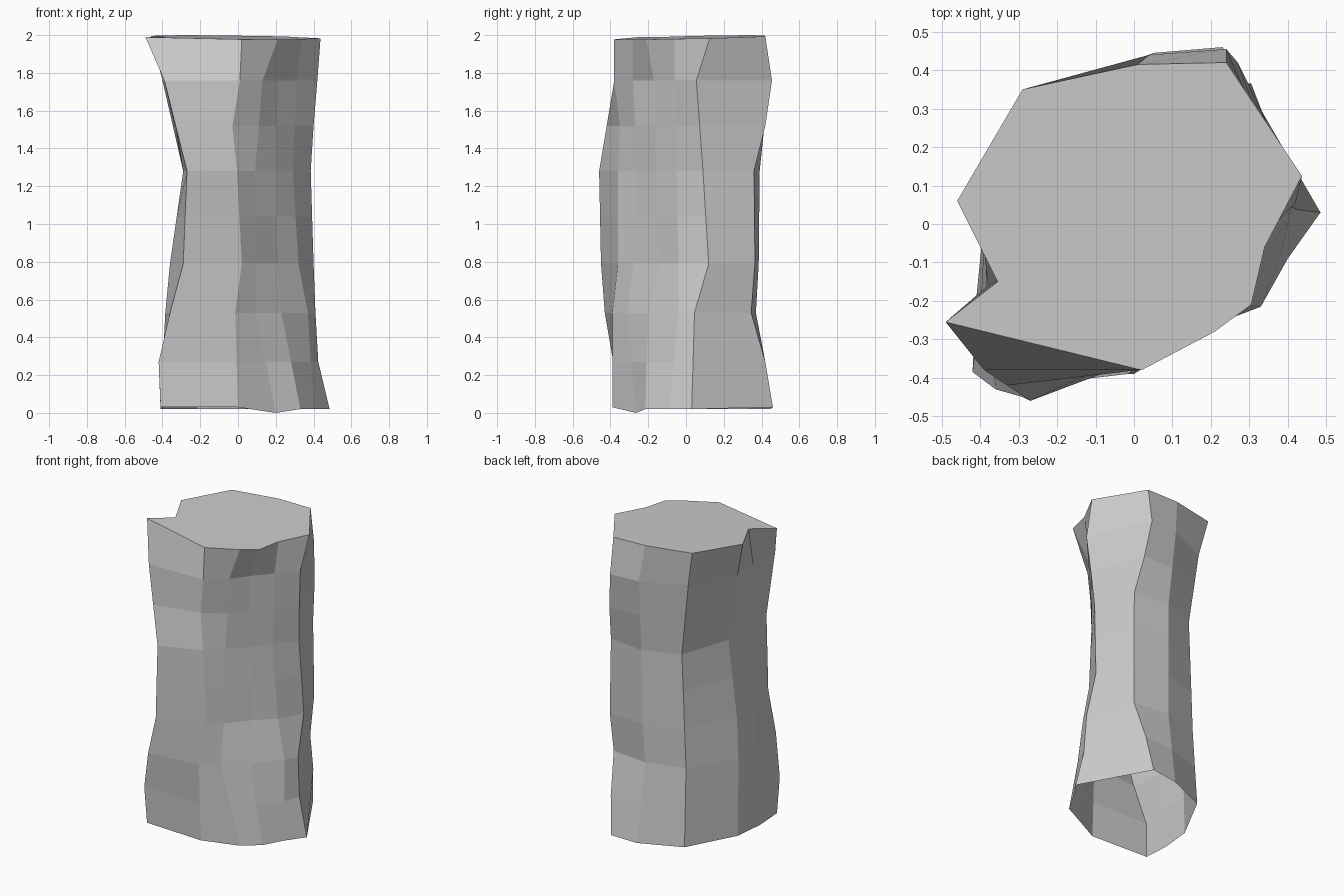
import bpy, bmesh

# Heights where each vertical corner is pinned, and the finer rings between them
KEYS = [0.02, 0.53, 0.79, 1.28, 1.76, 2.0]
RINGS = [0.02, 0.27, 0.53, 0.79, 1.04, 1.28, 1.52, 1.76, 2.0]

# Plan position (x, y) of each corner at the key heights, counter-clockwise from front left
CORNERS = [
    [(-.41, -.37), (-.36, -.43), (-.29, -.45), (-.27, -.46), (-.39, -.38), (-.49, -.255)],
    [(0, -.39), (-.015, -.39), (.02, -.36), (-.005, -.36), (.01, -.38), (.02, -.38)],
    [(.20, -.265), (.09, -.31), (.09, -.28), (.09, -.26), (.13, -.28), (.21, -.28)],
    [(.33, -.215), (.23, -.20), (.21, -.14), (.20, -.16), (.21, -.17), (.305, -.21)],
    [(.40, -.09), (.37, -.04), (.32, -.04), (.29, -.05), (.31, -.06), (.34, -.06)],
    [(.485, .03), (.41, .045), (.40, .12), (.385, .09), (.42, .055), (.437, .125)],
    [(.23, .46), (.29, .345), (.305, .365), (.30, .36), (.24, .455), (.24, .42)],
    [(.05, .445), (.04, .37), (.05, .385), (.055, .39), (.04, .44), (.01, .415)],
    [(-.22, .33), (-.21, .30), (-.20, .30), (-.18, .30), (-.24, .32), (-.29, .35)],
    [(-.39, .01), (-.385, 0), (-.36, -.02), (-.29, -.03), (-.40, .03), (-.46, .06)],
    [(-.41, -.19), (-.385, -.20), (-.36, -.20), (-.29, -.20), (-.38, -.16), (-.355, -.15)],
]


def along(corner, z):
    """Position on a corner at height z, linear between keys."""
    for i in range(len(KEYS) - 1):
        if z <= KEYS[i + 1]:
            t = (z - KEYS[i]) / (KEYS[i + 1] - KEYS[i])
            (x0, y0), (x1, y1) = corner[i], corner[i + 1]
            return x0 + (x1 - x0) * t, y0 + (y1 - y0) * t, z


bm = bmesh.new()
rings = [[bm.verts.new(along(c, z)) for c in CORNERS] for z in RINGS]

# Corners that bulge away from the straight line at the lowest and upper rings
rings[1][0].co.x, rings[1][0].co.y = -.42, -.385
rings[1][5].co.x, rings[1][6].co.y = .425, .42
rings[6][1].co.x, rings[6][1].co.y = -.03, -.35
rings[6][5].co.x, rings[6][6].co.y = .40, .42

# Uneven bottom rim and slightly tilted top
rings[0][2].co.z = 0.0
rings[0][0].co.z = rings[0][1].co.z = rings[0][6].co.z = 0.03
for v in rings[-1]:
    v.co.z = 1.987 + 0.024 * (v.co.y - 0.7 * v.co.x)

# Faceted walls
n = len(CORNERS)
for low, high in zip(rings, rings[1:]):
    for i in range(n):
        j = (i + 1) % n
        bm.faces.new((low[i], low[j], high[j], high[i]))

# Flat top; the underside stays open
cap = bm.faces.new(rings[-1])
bmesh.ops.triangulate(bm, faces=[cap])

mesh = bpy.data.meshes.new("rock_column")
bm.to_mesh(mesh)
bm.free()
column = bpy.data.objects.new("rock_column", mesh)
bpy.context.collection.objects.link(column)
